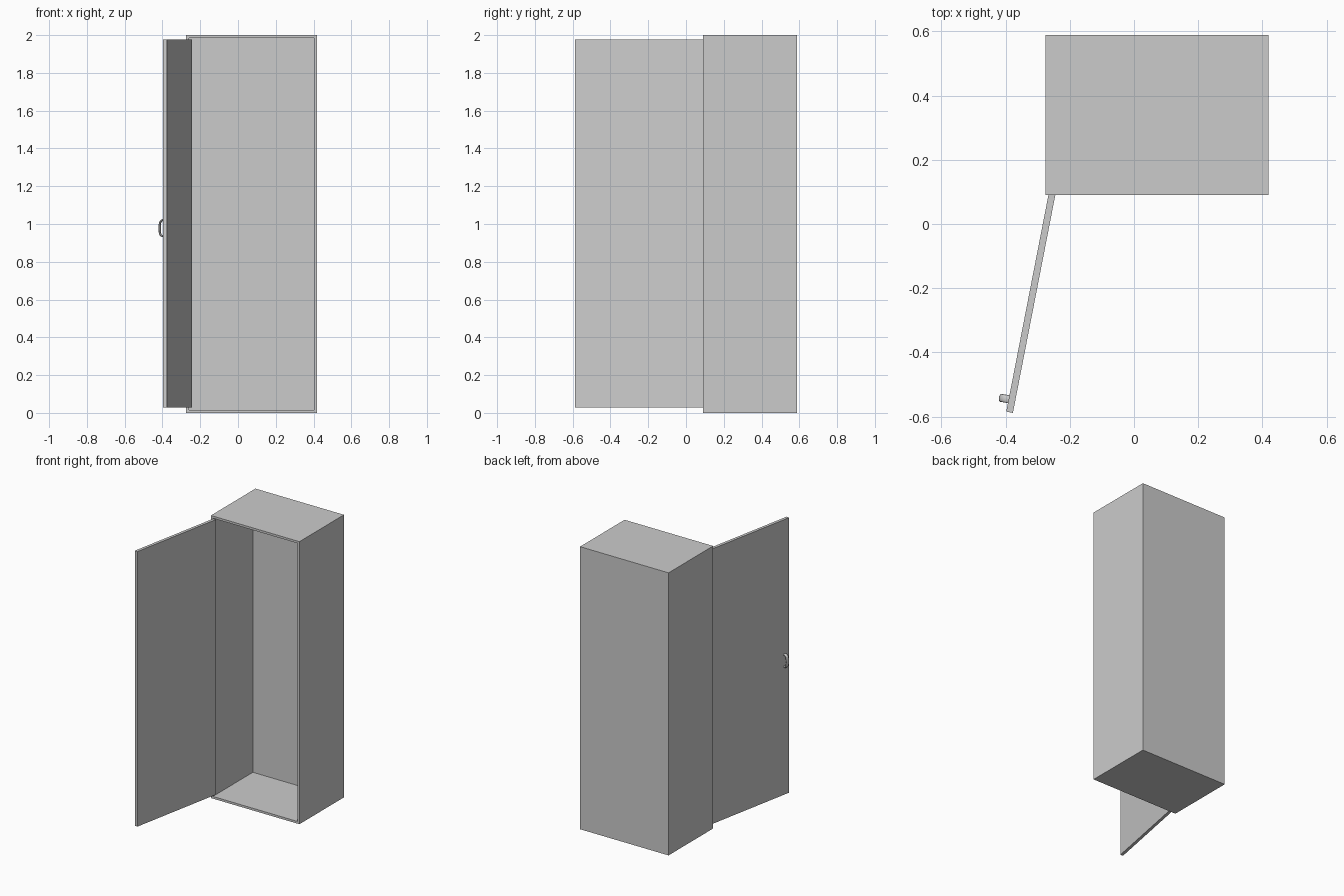
import bpy, bmesh
from math import sin, cos, pi, atan2, copysign
from mathutils import Matrix, Vector

if "Cube" in bpy.data.objects:
    bpy.data.objects.remove(bpy.data.objects["Cube"])


def make_object(name, bm):
    bmesh.ops.recalc_face_normals(bm, faces=bm.faces)
    mesh = bpy.data.meshes.new(name)
    bm.to_mesh(mesh)
    bm.free()
    obj = bpy.data.objects.new(name, mesh)
    bpy.context.collection.objects.link(obj)
    return obj


def box(lo, hi):
    lo, hi = Vector(lo), Vector(hi)
    bm = bmesh.new()
    bmesh.ops.create_cube(bm, size=1, matrix=Matrix.Translation((lo + hi) / 2)
                          @ Matrix.Diagonal((*(hi - lo), 1)))
    return bm


# Cabinet body: box with its front face inset and pushed in
bm = box((-0.275, 0.09, 0), (0.418, 0.588, 2))
front = min(bm.faces, key=lambda f: f.calc_center_median().y)
bmesh.ops.inset_individual(bm, faces=[front], thickness=0.022)
inner = bmesh.ops.extrude_discrete_faces(bm, faces=[front])["faces"][0]
bmesh.ops.translate(bm, verts=inner.verts, vec=(0, 0.447, 0))
make_object("cabinet_body", bm)

# Open door, origin at its free edge on the inner face
door = make_object("door", box((-0.021, 0, 0.029), (0, 0.7, 1.976)))
hinge_pose = Matrix.Translation((-0.377, -0.588, 0)) @ Matrix.Rotation(-atan2(0.132, 0.678), 4, 'Z')
door.matrix_world = hinge_pose

# Handle: flat oval section swept along a rounded C
STEPS, SIDES = 24, 16


def path(t):
    c, s = max(cos(t), 0), sin(t)
    return Vector((-0.018 - 0.028 * c ** 0.6, 0.039,
                   0.978 + 0.043 * copysign(abs(s) ** 0.6, s)))


points = [path(-pi / 2 + pi * i / STEPS) for i in range(STEPS + 1)]
bm = bmesh.new()
rings = []
for i, p in enumerate(points):
    tangent = (points[min(i + 1, STEPS)] - points[max(i - 1, 0)]).normalized()
    across = Vector((0, 1, 0))
    normal = tangent.cross(across)
    rings.append([bm.verts.new(p + normal * 0.0055 * cos(a) + across * 0.0125 * sin(a))
                  for a in (2 * pi * k / SIDES for k in range(SIDES))])
for r0, r1 in zip(rings, rings[1:]):
    for k in range(SIDES):
        n = (k + 1) % SIDES
        bm.faces.new((r0[k], r0[n], r1[n], r1[k]))
bm.faces.new(rings[0])
bm.faces.new(rings[-1])
handle = make_object("door_handle", bm)
handle.matrix_world = hinge_pose
bpy.context.view_layer.objects.active = handle
handle.select_set(True)
bpy.ops.object.shade_smooth_by_angle()
